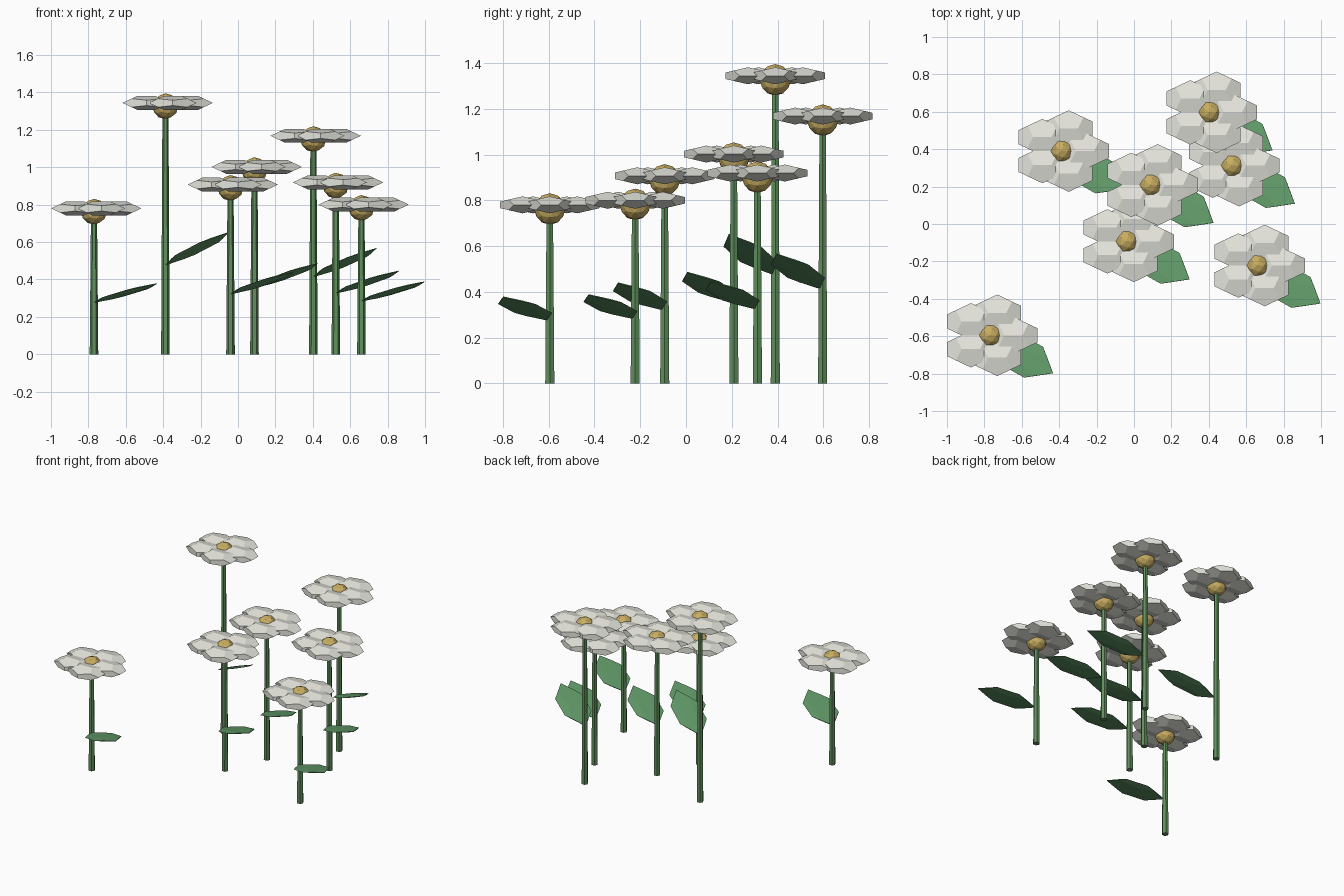
import bpy, bmesh, math
from mathutils import Matrix, Vector

if "Cube" in bpy.data.objects:
    bpy.data.objects.remove(bpy.data.objects["Cube"])

PHI = (1 + 5 ** 0.5) / 2


def material(name, rgb):
    m = bpy.data.materials.new(name)
    m.diffuse_color = (*rgb, 1)
    m.use_nodes = True
    m.node_tree.nodes["Principled BSDF"].inputs["Base Color"].default_value = m.diffuse_color
    return m


STEM = material("stem_green", (0.12, 0.28, 0.11))
LEAF = material("leaf_green", (0.12, 0.32, 0.14))
PETAL = material("petal_white", (0.80, 0.80, 0.74))
GOLD = material("gold", (0.58, 0.42, 0.12))


def finish(bm, name, mat):
    bmesh.ops.recalc_face_normals(bm, faces=bm.faces)
    me = bpy.data.meshes.new(name)
    bm.to_mesh(me)
    bm.free()
    me.materials.append(mat)
    ob = bpy.data.objects.new(name, me)
    bpy.context.collection.objects.link(ob)
    return ob


def dodecahedron_mesh():
    """Dodecahedron fitting a -1..1 cube, with a ridge along x on top."""
    bm = bmesh.new()
    s = (-1, 1)
    pts = [(x, y, z) for x in s for y in s for z in s]
    for a in s:
        for b in s:
            pts += [(a / PHI, 0, b * PHI), (0, a * PHI, b / PHI), (a * PHI, b / PHI, 0)]
    for p in pts:
        bm.verts.new(Vector(p) / PHI)
    bmesh.ops.convex_hull(bm, input=bm.verts)
    bmesh.ops.dissolve_limit(bm, angle_limit=0.02, verts=bm.verts, edges=bm.edges)
    return bm


def flower(i, x, y, h):
    base = Vector((x, y, 0))

    # tapered six-sided stem
    bm = bmesh.new()
    bmesh.ops.create_cone(bm, cap_ends=True, segments=6, radius1=0.023, radius2=0.016, depth=h,
                          matrix=Matrix.Translation(base + Vector((0, 0, h / 2)))
                          @ Matrix.Rotation(math.pi / 6 * 3, 4, 'Z'))
    finish(bm, f"stem_{i}", STEM)

    # flower centre
    bm = bmesh.new()
    bmesh.ops.create_icosphere(bm, subdivisions=2, radius=0.069,
                               matrix=Matrix.Translation(base + Vector((0, 0, h - 0.018))))
    finish(bm, f"flower_centre_{i}", GOLD)

    # ring of five flattened petals
    for k in range(5):
        a = k * math.tau / 5
        bm = dodecahedron_mesh()
        pos = base + Vector((0.126 * math.cos(a), 0.126 * math.sin(a), h))
        bm.transform(Matrix.Translation(pos) @ Matrix.Diagonal((0.128, 0.098, 0.037, 1)))
        finish(bm, f"petal_{i}_{k + 1}", PETAL)

    # thin pointed leaf, its rise follows the stem height
    along = Vector((0.168, -0.095, 0.065 * h))
    across = Vector((0.051, 0.082, 0.0))
    thick = across.cross(along).normalized() * 0.004
    bm = dodecahedron_mesh()
    m = Matrix((along, thick, across)).transposed().to_4x4()
    bm.transform(Matrix.Translation(base + Vector((0.169, -0.108, 0.42 * h))) @ m)
    finish(bm, f"leaf_{i}", LEAF)


# position and petal height of each flower
for n, spec in enumerate([(-0.770, -0.595, 0.780), (-0.388, 0.390, 1.344), (-0.040, -0.093, 0.907),
                          (0.088, 0.209, 1.002), (0.403, 0.597, 1.168), (0.523, 0.312, 0.919),
                          (0.660, -0.222, 0.800)], 1):
    flower(n, *spec)
